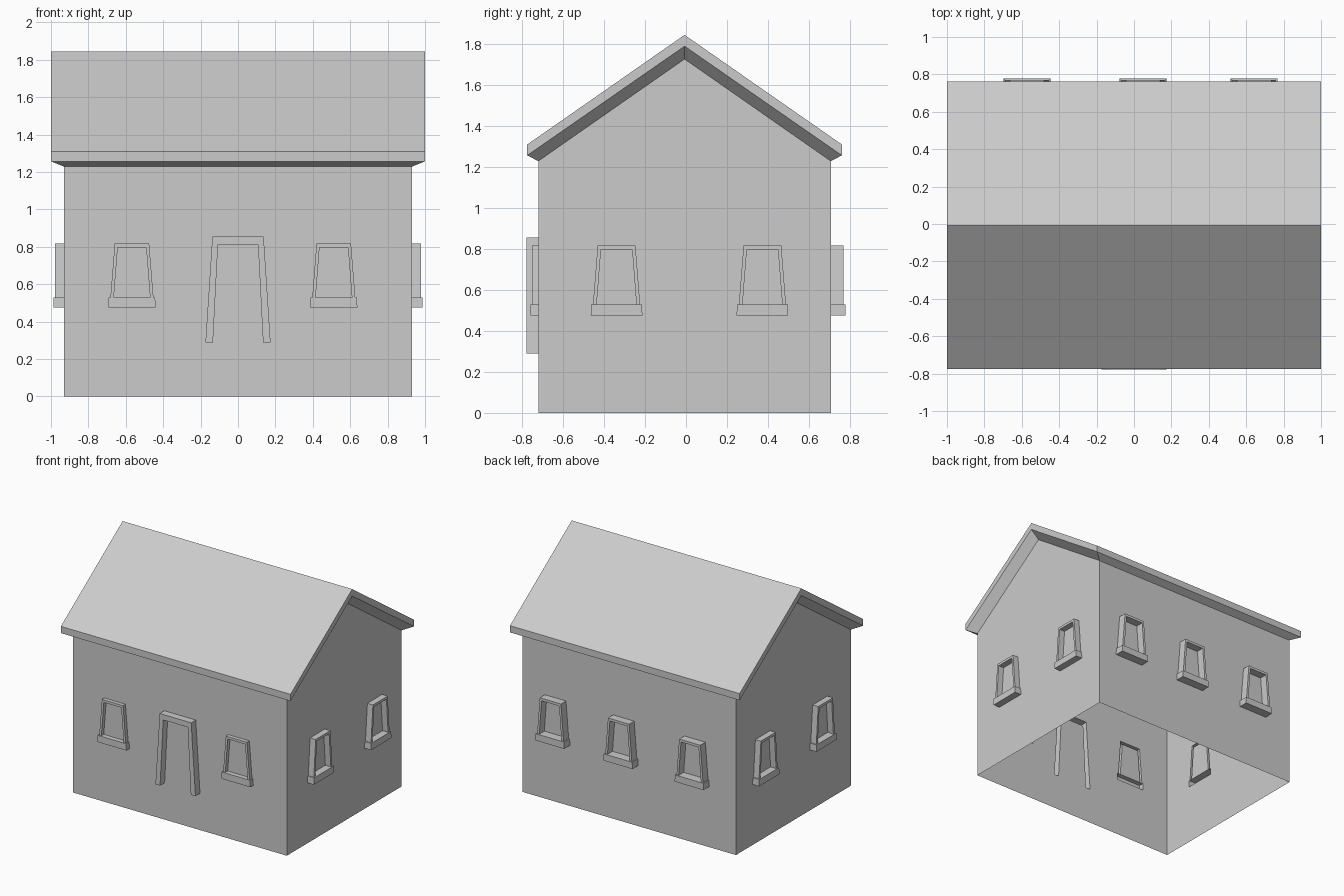
import bpy
from mathutils import Vector
from mathutils.geometry import tessellate_polygon

if "Cube" in bpy.data.objects:
    bpy.data.objects.remove(bpy.data.objects["Cube"])

CY = -0.007            # house centre line in y
WX, WY = 0.93, 0.714   # wall half sizes
EAVE, PEAK = 1.229, 1.727
UP = Vector((0, 0, 1))


def add_object(name, verts, faces):
    mesh = bpy.data.meshes.new(name)
    mesh.from_pydata([tuple(v) for v in verts], [], faces)
    mesh.update()
    ob = bpy.data.objects.new(name, mesh)
    bpy.context.collection.objects.link(ob)
    return ob


def mapper(normal):
    """Turn (u, z, depth) on a wall into world space; u runs rightwards seen from outside."""
    n = Vector(normal)
    u_dir = UP.cross(n)
    base = Vector((n.x * WX, n.y * WY + CY, 0))
    return lambda u, z, d=0.0: base + u_dir * u + UP * z + n * d


def raised_shell(name, outline, depth, place):
    """Outline pushed out of the wall, hollow at the back."""
    n = len(outline)
    verts = [place(u, z) for u, z in outline] + [place(u, z, depth) for u, z in outline]
    faces = [[i, (i + 1) % n, (i + 1) % n + n, i + n] for i in range(n)]
    faces.append(list(range(n, 2 * n)))
    add_object(name, verts, faces)


def arch(c, bottom, top, ob, ot, top_in, ib, it):
    """Upside-down U with tapered legs, counter-clockwise."""
    return [(c + u, z) for u, z in (
        (ib, bottom), (ob, bottom), (ot, top), (-ot, top),
        (-ob, bottom), (-ib, bottom), (-it, top_in), (it, top_in))]


def window(c, depth, place, name):
    """Tapered frame on a wider sill; returns the wall hole and the pane."""
    frame = arch(c, 0.529, 0.817, 0.115, 0.092, 0.797, 0.097, 0.076)
    sill = [(c - 0.126, 0.476), (c + 0.126, 0.476), (c + 0.124, 0.529), (c - 0.124, 0.529)]
    raised_shell(name + "_frame", frame, depth, place)
    raised_shell(name + "_sill", sill, depth + 0.008, place)
    hole = [sill[0], sill[1], sill[2]] + frame[1:5] + [sill[3]]
    pane = [frame[5], frame[0], frame[7], frame[6]]
    return hole, pane


def wall(name, normal, outline, windows, depth, door=False):
    place = mapper(normal)
    loops, panes = [outline], []
    for i, c in enumerate(windows):
        hole, pane = window(c, depth, place, f"{name}_window_{i + 1}")
        loops.append(hole)
        panes.append(pane)
    if door:
        frame = arch(0, 0.289, 0.856, 0.174, 0.137, 0.813, 0.134, 0.107)
        raised_shell("door_frame", frame, 0.057, place)
        loops.append(frame)
    # Wall surface around the openings
    tris = tessellate_polygon([[Vector((u, z, 0)) for u, z in lp] for lp in loops])
    pts = [p for lp in loops for p in lp]
    faces = []
    for a, b, c in tris:
        (ax, az), (bx, bz), (cx, cz) = pts[a], pts[b], pts[c]
        ccw = (bx - ax) * (cz - az) - (bz - az) * (cx - ax) > 0
        faces.append((a, b, c) if ccw else (a, c, b))
    # Flat panes inside the window frames
    for pane in panes:
        faces.append(tuple(range(len(pts), len(pts) + 4)))
        pts += pane
    add_object(name, [place(u, z) for u, z in pts], faces)


# Walls: plain long sides, gabled ends
side = [(-WX, 0), (WX, 0), (WX, EAVE), (-WX, EAVE)]
gable = [(-WY, 0), (WY, 0), (WY, EAVE), (0, PEAK), (-WY, EAVE)]
wall("front_wall", (0, -1, 0), side, [-0.567, 0.512], 0.030, door=True)
wall("back_wall", (0, 1, 0), side, [0.572, -0.048, -0.642], 0.063)
wall("right_wall", (1, 0, 0), gable, [-0.332, 0.380], 0.048)
wall("left_wall", (-1, 0, 0), gable, [0.332, -0.380], 0.048)

# Roof: top slopes, fascia and sloping soffit, from three gable-shaped rows per end
rows = [(1.0, 0.768, 1.31, 1.845), (1.0, 0.768, 1.257, 1.79), (WX, WY, EAVE, PEAK)]
verts = []
for s in (1, -1):
    for x, y, ze, zp in rows:
        verts += [(s * x, CY - y, ze), (s * x, CY, zp), (s * x, CY + y, ze)]
faces = [(0, 1, 10, 9), (1, 2, 11, 10)]
for r in (0, 3):
    faces += [(r, r + 9, r + 12, r + 3), (r + 2, r + 5, r + 14, r + 11)]   # eaves
    for k in (0, 1):                                                      # gable ends
        a, b = r + k, r + 9 + k
        faces += [(a, a + 3, a + 4, a + 1), (b, b + 1, b + 4, b + 3)]
add_object("roof", verts, faces)
